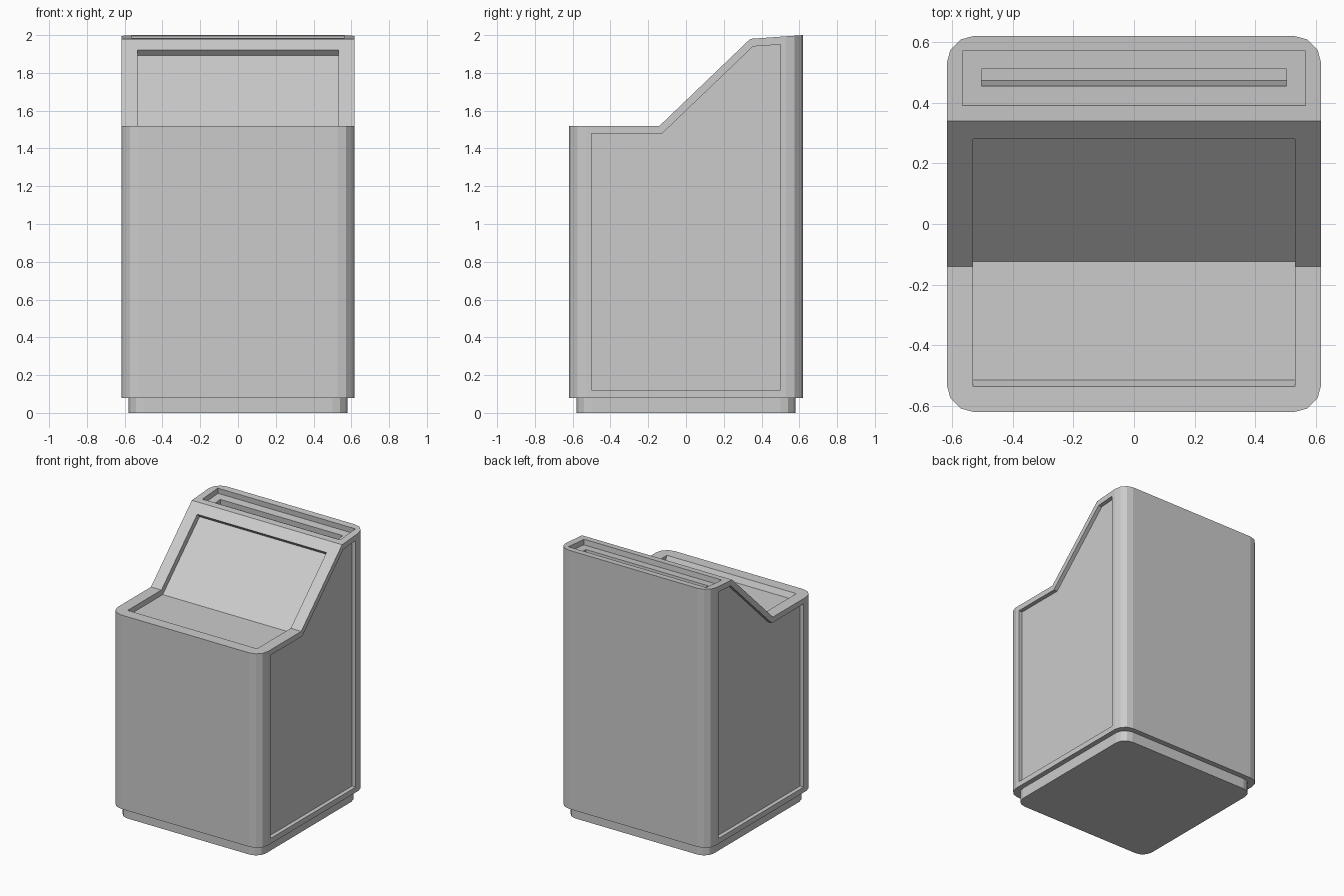
import bpy, bmesh, math

if "Cube" in bpy.data.objects:
    bpy.data.objects.remove(bpy.data.objects["Cube"])


def prism(name, pts, axis, a, b):
    """Extrude a 2D outline along x (outline in y,z) or z (outline in x,y)."""
    bm = bmesh.new()
    place = (lambda p, t: (t, p[0], p[1])) if axis == 'x' else (lambda p, t: (p[0], p[1], t))
    lo = [bm.verts.new(place(p, a)) for p in pts]
    hi = [bm.verts.new(place(p, b)) for p in pts]
    bm.faces.new(lo)
    bm.faces.new(hi)
    n = len(pts)
    for i in range(n):
        j = (i + 1) % n
        bm.faces.new((lo[i], lo[j], hi[j], hi[i]))
    bmesh.ops.recalc_face_normals(bm, faces=bm.faces)
    mesh = bpy.data.meshes.new(name)
    bm.to_mesh(mesh)
    bm.free()
    ob = bpy.data.objects.new(name, mesh)
    bpy.context.collection.objects.link(ob)
    return ob


def rounded_rect(hx, hy, r, seg=3):
    pts = []
    for k, (sx, sy) in enumerate([(1, 1), (-1, 1), (-1, -1), (1, -1)]):
        for i in range(seg + 1):
            t = math.pi / 2 * (k + i / seg)
            pts.append((sx * (hx - r) + r * math.cos(t), sy * (hy - r) + r * math.sin(t)))
    return pts


def cut(target, cutter):
    cutter.hide_render = True
    mod = target.modifiers.new("cut", 'BOOLEAN')
    mod.operation = 'DIFFERENCE'
    mod.solver = 'EXACT'
    mod.object = cutter
    bpy.context.view_layer.objects.active = target
    bpy.ops.object.modifier_apply(modifier=mod.name)
    bpy.data.objects.remove(cutter)


def lid_point(y, depth):
    """Point on the slightly tilted top, pushed down along its normal."""
    return (y + 0.0712 * depth, 1.98 + (y - 0.34) * 0.0714 - 0.9975 * depth)


def lid_slot(name, y0, y1, depth, half_x):
    pts = [lid_point(y0, -0.05), lid_point(y1, -0.05), lid_point(y1, depth), lid_point(y0, depth)]
    return prism(name, pts, 'x', -half_x, half_x)


# Plinth
prism("base_plinth", rounded_rect(0.58, 0.58, 0.08), 'z', 0, 0.1)

# Main cabinet: rounded column with the stepped, sloped top cut away
body = prism("cabinet_body", rounded_rect(0.617, 0.62, 0.09), 'z', 0.08, 2.1)
cut(body, prism("top_cutter", [(-0.8, 1.52), (-0.14, 1.52), (0.34, 1.98), (0.62, 2.0),
                               (0.9, 2.02), (0.9, 2.3), (-0.8, 2.3)], 'x', -1, 1))

# Recessed side panels
panel = [(-0.5, 0.12), (-0.5, 1.48), (-0.125, 1.48), (0.355, 1.94), (0.5, 1.95), (0.5, 0.12)]
for s in (-1, 1):
    cut(body, prism("side_panel_cutter", panel, 'x', s * 0.587, s * 0.8))

# Recess running over the front shelf and up the slope
front = [(-0.515, 1.48), (-0.124, 1.48), (0.308, 1.893), (0.28, 1.922),
         (0.252, 1.951), (-0.535, 1.951), (-0.535, 1.52)]
cut(body, prism("front_recess_cutter", front, 'x', -0.531, 0.531))

# Shallow tray on the top, with a deep slot inside it
cut(body, lid_slot("top_tray_cutter", 0.39, 0.57, 0.04, 0.565))
cut(body, lid_slot("top_slot_cutter", 0.452, 0.508, 0.3, 0.503))
